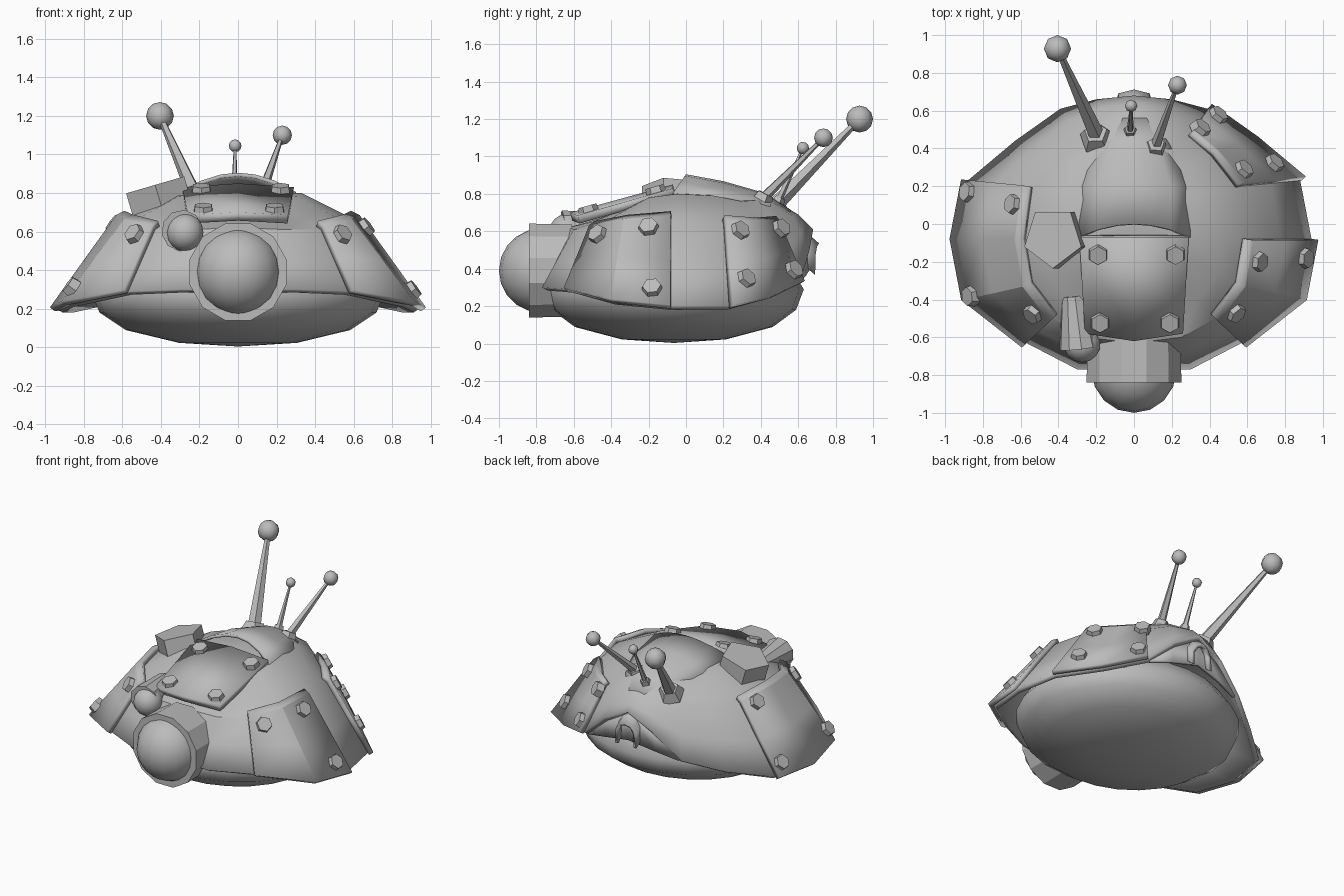
import bpy, bmesh, math
from mathutils import Vector, Matrix
from mathutils.bvhtree import BVHTree

cube = bpy.data.objects.get("Cube")
if cube:
    bpy.data.objects.remove(cube, do_unlink=True)

grey = bpy.data.materials.new("plain grey")
grey.use_nodes = True
grey.diffuse_color = (0.5, 0.5, 0.5, 1)
grey.node_tree.nodes["Principled BSDF"].inputs["Base Color"].default_value = (0.5, 0.5, 0.5, 1)


def finish(name, bm, smooth=None, thick=0, offset=-1):
    """Turn a bmesh into a named object, optionally thickened and smoothed."""
    mesh = bpy.data.meshes.new(name)
    bm.to_mesh(mesh)
    bm.free()
    mesh.materials.append(grey)
    ob = bpy.data.objects.new(name, mesh)
    bpy.context.collection.objects.link(ob)
    if thick:
        mod = ob.modifiers.new("Thickness", 'SOLIDIFY')
        mod.thickness, mod.offset, mod.use_even_offset = thick, offset, True
    if smooth:
        bpy.ops.object.select_all(action='DESELECT')
        ob.select_set(True)
        bpy.context.view_layer.objects.active = ob
        bpy.ops.object.shade_smooth_by_angle(angle=math.radians(smooth))
    return ob


def rod(name, p0, p1, r0, r1, n, phase=0, smooth=None):
    """Prism or taper with n sides running from p0 to p1."""
    p0, p1 = Vector(p0), Vector(p1)
    axis = p1 - p0
    turn = Vector((0, 0, 1)).rotation_difference(axis.normalized()).to_matrix().to_4x4()
    bm = bmesh.new()
    bmesh.ops.create_cone(bm, cap_ends=True, segments=n, radius1=r0, radius2=r1, depth=axis.length,
                          matrix=Matrix.Translation((p0 + p1) / 2) @ turn @ Matrix.Rotation(phase, 4, 'Z'))
    return finish(name, bm, smooth)


def ball(name, centre, r, u=16, v=10):
    bm = bmesh.new()
    bmesh.ops.create_uvsphere(bm, u_segments=u, v_segments=v, radius=r, matrix=Matrix.Translation(centre))
    return finish(name, bm, 60)


def grid(rows):
    """Skin a list of point rows with quads facing away from the model's middle."""
    bm = bmesh.new()
    vs = [[bm.verts.new(p) for p in row] for row in rows]
    for a, b in zip(vs, vs[1:]):
        for i in range(len(a) - 1):
            bm.faces.new((a[i], a[i + 1], b[i + 1], b[i]))
    bmesh.ops.remove_doubles(bm, verts=bm.verts[:], dist=0.0005)
    bm.normal_update()
    if sum(f.normal.dot(f.calc_center_median() - Vector((0, 0, 0.1))) for f in bm.faces) < 0:
        bmesh.ops.reverse_faces(bm, faces=bm.faces[:])
    return bm


# Half outlines of the shell from front to back: rim, shoulder, crown
RINGS = [
    [(0, -.77, .3), (.3, -.77, .3), (.57, -.63, .29), (.88, -.39, .23), (.94, -.08, .2),
     (.88, .23, .2), (.63, .44, .25), (.39, .61, .33), (.2, .66, .5), (0, .68, .61)],
    [(0, -.63, .62), (.25, -.6, .61), (.43, -.5, .61), (.57, -.32, .64), (.61, -.08, .66),
     (.57, .2, .64), (.43, .37, .63), (.3, .48, .64), (.15, .57, .68), (0, .6, .69)],
    [(0, -.42, .68), (.15, -.4, .69), (.25, -.3, .73), (.31, -.2, .78), (.33, -.05, .8),
     (.32, .15, .79), (.26, .3, .76), (.19, .38, .765), (.1, .42, .785), (0, .43, .79)],
]


def on_shell(u, v, side=1):
    lo = max(0, min(int(math.floor(v)), 1))
    p = Vector(RINGS[lo][u]).lerp(Vector(RINGS[lo + 1][u]), v - lo)
    return Vector((p.x * side, p.y, p.z))


# Flared shell
rows = []
for v in (0, 0.5, 1, 1.5, 2):
    rows.append([on_shell(u, v) for u in range(10)] + [on_shell(u, v, -1) for u in range(9, -1, -1)])
rows.append([Vector((0, 0, 0.81))] * 20)
bm = bmesh.new()
bm.free()
bm = bmesh.new()
vs = [[bm.verts.new(p) for p in row] for row in rows]
for a, b in zip(vs, vs[1:]):
    for i in range(20):
        j = (i + 1) % 20
        bm.faces.new((a[i], a[j], b[j], b[i]))
bmesh.ops.remove_doubles(bm, verts=bm.verts[:], dist=0.0005)
bm.normal_update()
if sum(f.normal.z for f in bm.faces) < 0:
    bmesh.ops.reverse_faces(bm, faces=bm.faces[:])
tree = BVHTree.FromBMesh(bm)
finish("shell", bm, 35, 0.035)

# Rounded, blunt-edged underbody
turns = [2 * math.pi * i / 24 for i in range(25)]
body = [[(.765 * r * math.cos(a), -.065 + .695 * r * math.sin(a), z) for a in turns] for r, z in
        [(0, .003), (.4, .022), (.76, .088), (.94, .18), (1, .29), (.88, .42), (.65, .52), (0, .55)]]
finish("underbody", grid(body), 60)

# Armour plates lying on the shell
PLATES = [("left_front_plate", 2, 4, 1), ("left_rear_plate", 5, 7, 1), ("right_plate", 2, 5, -1)]
for name, u0, u1, side in PLATES:
    bm = grid([[on_shell(u, v, side) for u in range(u0, u1 + 1)] for v in (-0.03, 0.5, 1, 1.13)])
    finish(name, bm, 20, 0.033, 1)


def bolt(name, p, normal):
    n = Vector(normal).normalized()
    p = Vector(p)
    return rod(name, p - n * 0.02, p + n * 0.03, 0.058, 0.05, 6)


# Bolts on the armour plates
BOLTS = [(.55, -.48, .59), (.66, -.2, .62), (.9, -.18, .29), (.56, .27, .59), (.73, .31, .34),
         (.32, .47, .59), (.44, .57, .39), (-.89, .17, .29), (-.62, .1, .62), (-.86, -.38, .31),
         (-.54, -.48, .59)]
for i, p in enumerate(BOLTS):
    loc, nor, _, _ = tree.find_nearest(Vector(p))
    bolt(f"plate_bolt_{i + 1}", loc + nor * 0.033, nor)

# Brow plate over the main eye, with its four bolts
bm = grid([[(-.29, -.07, .83), (0, -.07, .85), (.29, -.07, .83)],
           [(-.26, -.58, .685), (0, -.62, .7), (.26, -.58, .685)]])
finish("brow_plate", bm, 20, 0.045)
for i, (x, y, z) in enumerate([(-.19, -.16, .81), (.22, -.16, .81), (-.18, -.52, .707), (.19, -.52, .707)]):
    bolt(f"brow_bolt_{i + 1}", (x, y, z), (0, -.27, .96))

# Arched crest behind the brow plate, open to the front and blending into the shell
crest = []
for y, w, low, high, sweep in [(0, .3, .805, .905, .07), (.2, .3, .765, .868, 0), (.42, .19, .745, .805, 0),
                               (.56, .1, .685, .715, 0)]:
    crest.append([(w * t, y - sweep * t * t, low + (high - low) * (1 - t * t))
                  for t in (-1, -.65, -.3, 0, .3, .65, 1)])
finish("crest", grid(crest), 40, 0.02)

# Main eye and its housing
rod("main_eye_housing", (0, -.61, .39), (0, -.84, .39), .255, .26, 12, math.pi / 12, 20)
ball("main_eye", (0, -.775, .39), .225)

# Small eye and its tapered housing
rod("small_eye_housing", (-.32, -.38, .63), (-.29, -.655, .605), .065, .108, 10, 0, 20)
ball("small_eye", (-.275, -.635, .595), .098, 14, 8)

# Five-sided block on the right shoulder
axis = Vector((-.28, 0, .96))
top = Vector((-.43, -.07, .842))
rod("shoulder_block", top - axis * 0.24, top, .165, .165, 5, math.pi)

# Antennas: foot, tapered rod and ball tip
ANTENNAS = [("long", (-.2, .47, .735), (-.405, .928, 1.2), .072, .095, .045),
            ("middle", (.115, .41, .775), (.23, .735, 1.1), .05, .07, .03),
            ("short", (-.02, .49, .755), (-.015, .625, 1.045), .033, .045, .02)]
for name, base, tip, r, foot, thick in ANTENNAS:
    b = Vector(base)
    n = Vector((b.x * 0.5, 0.45, 0.9)).normalized()
    rod(name + "_antenna_foot", b - n * 0.04, b + n * 0.03, foot, foot * 0.65, 5)
    rod(name + "_antenna_rod", b, tip, thick, thick * 0.35, 5)
    ball(name + "_antenna_tip", tip, r, 8, 6)

# Recessed panel under the rear arch
half = [((.38, .59, .34), (.36, .6, .32)), ((.2, .63, .5), (.2, .64, .36)), ((0, .65, .61), (0, .665, .4))]
columns = half + [tuple((-x, y, z) for x, y, z in pair) for pair in reversed(half[:-1])]
finish("rear_panel", grid([[c[0] for c in columns], [c[1] for c in columns]]), 40, 0.02)

# Small arched hood standing out of the rear panel
arch = [(-.085, .37), (-.08, .47), (-.045, .52), (0, .535), (.045, .52), (.08, .47), (.085, .37)]
hood = [[(x * k, y - abs(x) * 0.25, z + lift) for x, z in arch] for y, k, lift in [(.62, 1.1, .08), (.712, 1, 0)]]
finish("rear_hood", grid(hood), 35, 0.025)
